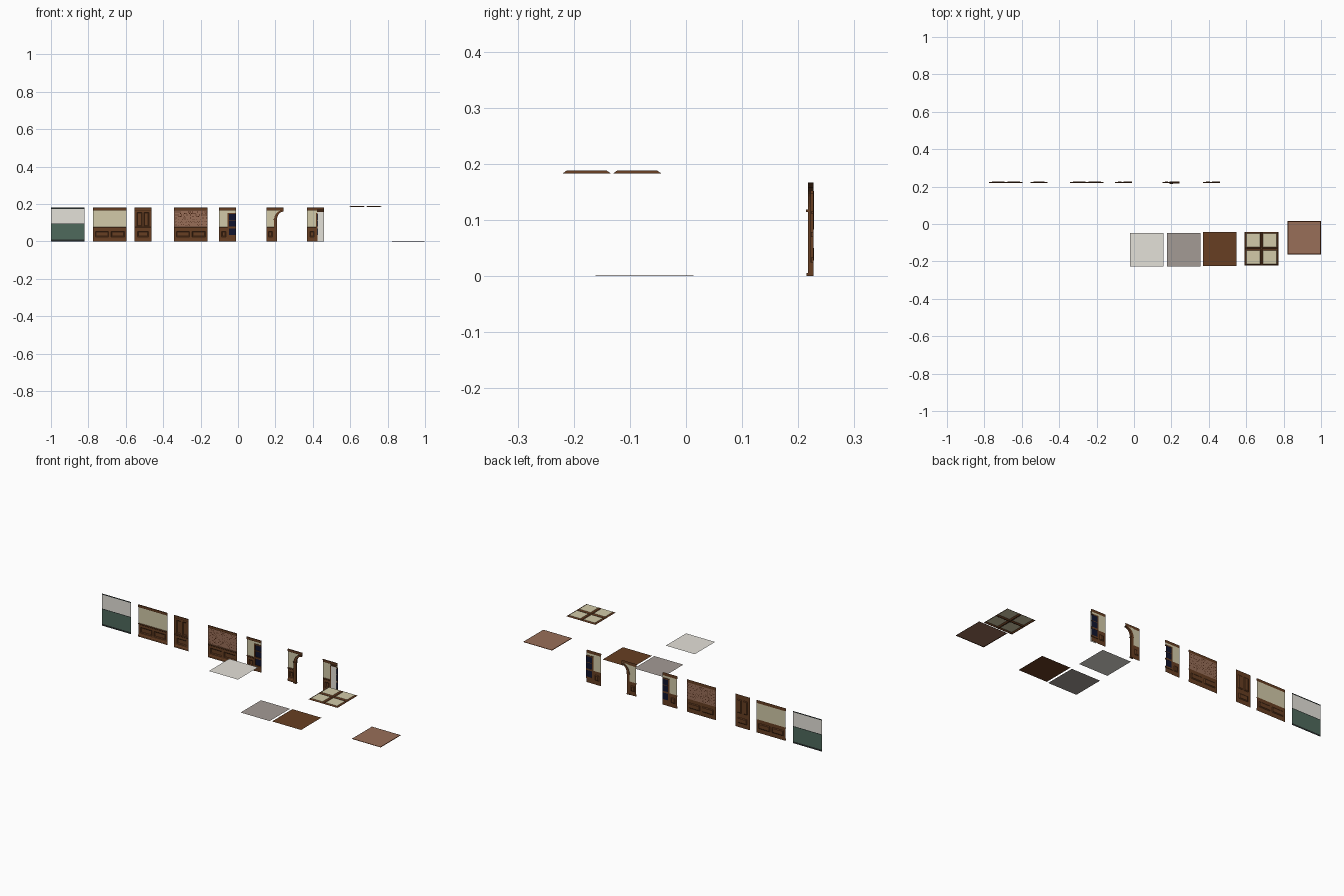
import bpy, bmesh, math, random
from mathutils import Vector

if "Cube" in bpy.data.objects:
    bpy.data.objects.remove(bpy.data.objects["Cube"])

random.seed(4)


def lin(h):
    out = []
    for i in (0, 2, 4):
        c = int(h[i:i + 2], 16) / 255
        out.append(c / 12.92 if c <= 0.04045 else ((c + 0.055) / 1.055) ** 2.4)
    return (*out, 1)


COLOURS = {"white": "E4E1D9", "green": "4F6A5C", "cream": "D2CAA9", "brown": "673E22",
           "dark_brown": "3C2414", "pink": "986E58", "dark_brick": "42200F",
           "grey": "A49B95", "navy": "10142E", "charcoal": "262C2B"}
NAMES = list(COLOURS)
MATS = []
for n, h in COLOURS.items():
    m = bpy.data.materials.new(n)
    m.diffuse_color = lin(h)
    m.use_nodes = True
    m.node_tree.nodes["Principled BSDF"].inputs["Base Color"].default_value = m.diffuse_color
    MATS.append(m)


def make(name, faces):
    """faces: list of (colour name, list of points)"""
    bm = bmesh.new()
    used = []
    for col, pts in faces:
        if col not in used:
            used.append(col)
        f = bm.faces.new([bm.verts.new(p) for p in pts])
        f.material_index = used.index(col)
    bmesh.ops.remove_doubles(bm, verts=bm.verts, dist=1e-6)
    me = bpy.data.meshes.new(name)
    bm.to_mesh(me)
    bm.free()
    for col in used:
        me.materials.append(MATS[NAMES.index(col)])
    ob = bpy.data.objects.new(name, me)
    bpy.context.collection.objects.link(ob)
    return ob


def grid(name, us, vs, place, cell):
    """Sheet of cells; cell gives None, a colour, or (colour, slope colour, inset, depth)."""
    faces = []
    for i in range(len(us) - 1):
        for j in range(len(vs) - 1):
            c = cell(i, j)
            if c is None:
                continue
            q = [(us[i], vs[j]), (us[i + 1], vs[j]), (us[i + 1], vs[j + 1]), (us[i], vs[j + 1])]
            outer = [place(u, v, 0) for u, v in q]
            if isinstance(c, str):
                faces.append((c, outer))
                continue
            col, slope, t, d = c
            inner = [place(u + s * t, v + r * t, d)
                     for (u, v), (s, r) in zip(q, ((1, 1), (-1, 1), (-1, -1), (1, -1)))]
            faces.append((col, inner))
            for k in range(4):
                n = (k + 1) % 4
                faces.append((slope, [outer[k], outer[n], inner[n], inner[k]]))
    return make(name, faces)


def box(name, col, x0, x1, y0, y1, z0, z1):
    p = [Vector((x, y, z)) for x in (x0, x1) for y in (y0, y1) for z in (z0, z1)]
    quads = ((0, 1, 3, 2), (4, 6, 7, 5), (0, 4, 5, 1), (2, 3, 7, 6), (0, 2, 6, 4), (1, 5, 7, 3))
    return make(name, [(col, [p[i] for i in q]) for q in quads])


def strip(name, x0, x1, profile, cols):
    """Open moulding profile of (y, z) points run along x."""
    return make(name, [(c, [(x0, a[0], a[1]), (x1, a[0], a[1]), (x1, b[0], b[1]), (x0, b[0], b[1])])
                       for a, b, c in zip(profile, profile[1:], cols)])


Y = 0.2245                                     # wall sheet plane


def upright(u, v, d):
    return Vector((u, Y + d, v))


PANEL = ("brown", "brown", 0.004, 0.0035)


def trims(name, x0, x1, x1_low=None):
    xl = x1 if x1_low is None else x1_low
    strip(name + "_crown", x0, x1, [(Y, .164), (Y - .002, .167), (Y - .002, .175), (Y - .004, .18)],
          ["brown"] * 3)
    strip(name + "_chair_rail", x0, xl, [(Y, .068), (Y - .002, .07), (Y - .002, .074), (Y, .076)],
          ["dark_brown", "brown", "brown"])
    strip(name + "_baseboard", x0, xl, [(Y - .002, 0), (Y - .002, .011), (Y, .014)],
          ["brown"] * 2)


def wainscot(name, xs, upper):
    """Wall with inset lower panels in the odd columns."""
    grid(name, xs, [0, .024, .054, .074, .165, .18], upright,
         lambda i, j: PANEL if j == 1 and i % 2 else upper if j == 3 else "brown")


# two tone wall with dark base, dado line and top trim
strip("two_tone_wall", -1, -.82, [(Y, 0), (Y, .010), (Y, .092), (Y, .096), (Y, .174), (Y, .18)],
      ["charcoal", "green", "charcoal", "white", "charcoal"])

# panelled plaster wall
wainscot("plaster_wall", [-.775, -.762, -.692, -.678, -.608, -.595], "cream")
trims("plaster_wall", -.775, -.595)

# narrow wood panel wall
grid("wood_wall_lower", [-.553, -.537, -.479, -.463], [0, .024, .054, .074], upright,
     lambda i, j: PANEL if i == j == 1 else "brown")
grid("wood_wall_upper", [-.553, -.54, -.513, -.503, -.476, -.463], [.074, .08, .155, .18], upright,
     lambda i, j: PANEL if j == 1 and i % 2 else "brown")
trims("wood_wall", -.553, -.463)

# brick wall with worn dark bricks, showing on both sides
wainscot("brick_wall", [-.342, -.329, -.259, -.245, -.175, -.162], "pink")
trims("brick_wall", -.342, -.162)
faces = []
for r in range(10):
    for c in range(18):
        if random.random() < .5:
            x = -.338 + c * .0096 + (r % 2) * .0048
            z = .081 + r * .0083
            w = random.uniform(.003, .006)
            for y in (Y - .0008, Y + .0008):
                faces.append(("dark_brick", [(x, y, z), (x + w, y, z),
                                             (x + w, y, z + .004), (x, y, z + .004)]))
make("worn_bricks", faces)


# half window walls, one with a curtain
def window_wall(name, x):
    xs = [x, x + .014, x + .037, x + .052, x + .09]
    grid(name, xs, [0, .024, .054, .074, .15, .165, .18], upright,
         lambda i, j: None if i == 3 and 1 <= j <= 3 else PANEL if i == j == 1
         else "cream" if j in (3, 4) else "brown")
    trims(name, x, x + .09, x + .05)
    make(name + "_glass", [("navy", [(x + .05, Y + .0025, .024), (x + .09, Y + .0025, .024),
                                     (x + .09, Y + .0025, .15), (x + .05, Y + .0025, .15)])])
    box(name + "_casing", "brown", x + .046, x + .053, Y - .003, Y + .003, .024, .152)
    box(name + "_head", "brown", x + .046, x + .09, Y - .003, Y + .003, .147, .153)
    for k, z in enumerate((.024, .07, .112)):
        box(name + "_bar_%d" % k, "brown", x + .053, x + .09, Y - .002, Y + .003, z,
            z + (.003 if k == 2 else .009))


window_wall("window_wall", -.102)
window_wall("curtain_wall", .37)
strip("curtain", .425, .46, [(.217, 0), (.217, .162)], ["white"])
strip("curtain_valance", .422, .46, [(.2165, .158), (.2165, .172)], ["dark_brown"])

# half archway: wall, pilaster, impost and curved head
JX, CX, Z0, RZ = .2086, .242, .117, .042
grid("arch_wall", [.152, .163, .184, .194], [0, .024, .054, .074, .165, .18], upright,
     lambda i, j: PANEL if i == j == 1 else "cream" if j == 3 else "brown")
trims("arch_wall", .152, .242, .194)
box("arch_pilaster", "brown", .193, JX, .217, .227, 0, Z0)
box("arch_plinth", "brown", .191, JX + .001, .2145, .2275, 0, .006)
box("arch_impost", "brown", .191, JX + .001, .2135, .2275, Z0 - .003, Z0 + .002)
N = 10
faces = []
for k in range(N):
    seg = []
    for a in (k, k + 1):
        t = math.pi / 2 * a / N
        c, s = math.cos(t), math.sin(t)
        seg.append((CX - (CX - JX) * c, Z0 + RZ * s, CX - (CX - .193) * c, Z0 + (.167 - Z0) * s))
    (ix, iz, ox, oz), (jx, jz, px, pz) = seg
    for y in (.217, .227):
        faces.append(("brown", [(ix, y, iz), (jx, y, jz), (px, y, pz), (ox, y, oz)]))
    faces.append(("brown", [(ix, .217, iz), (ix, .227, iz), (jx, .227, jz), (jx, .217, jz)]))
    faces.append(("brown", [(ox, .217, oz), (ox, .227, oz), (px, .227, pz), (px, .217, pz)]))
    # plaster between the curve and the crown
    faces.append(("cream", [(ox, Y, oz), (px, Y, pz), (px, Y, .168), (ox, Y, .168)]))
make("arch_head", faces)
strip("arch_top", .194, .242, [(Y, .165), (Y, .18)], ["brown"])


# flat floor and ceiling sheets
def sheet(name, col, x, y, z):
    make(name, [(col, [(x, y, z), (x + .18, y, z), (x + .18, y + .18, z), (x, y + .18, z)])])


sheet("plain_ceiling", "white", -.021, -.228, .18)
sheet("grey_floor", "grey", .176, -.228, 0)
sheet("wood_floor", "brown", .368, -.224, 0)

# coffered ceiling, recessed upward
xs = [.592, .594, .680, .684, .770, .772]
ys = [v - .814 for v in xs]
grid("coffered_ceiling", xs, ys, lambda u, v, d: Vector((u, v, .183 + d)),
     lambda i, j: ("cream", "brown", .007, .005) if i % 2 and j % 2 else "brown")

# brick floor tile with bevelled rim
grid("brick_floor", [.82, 1.0], [-.164, .016], lambda u, v, d: Vector((u, v, d)),
     lambda i, j: ("pink", "dark_brick", .005, .0015))
